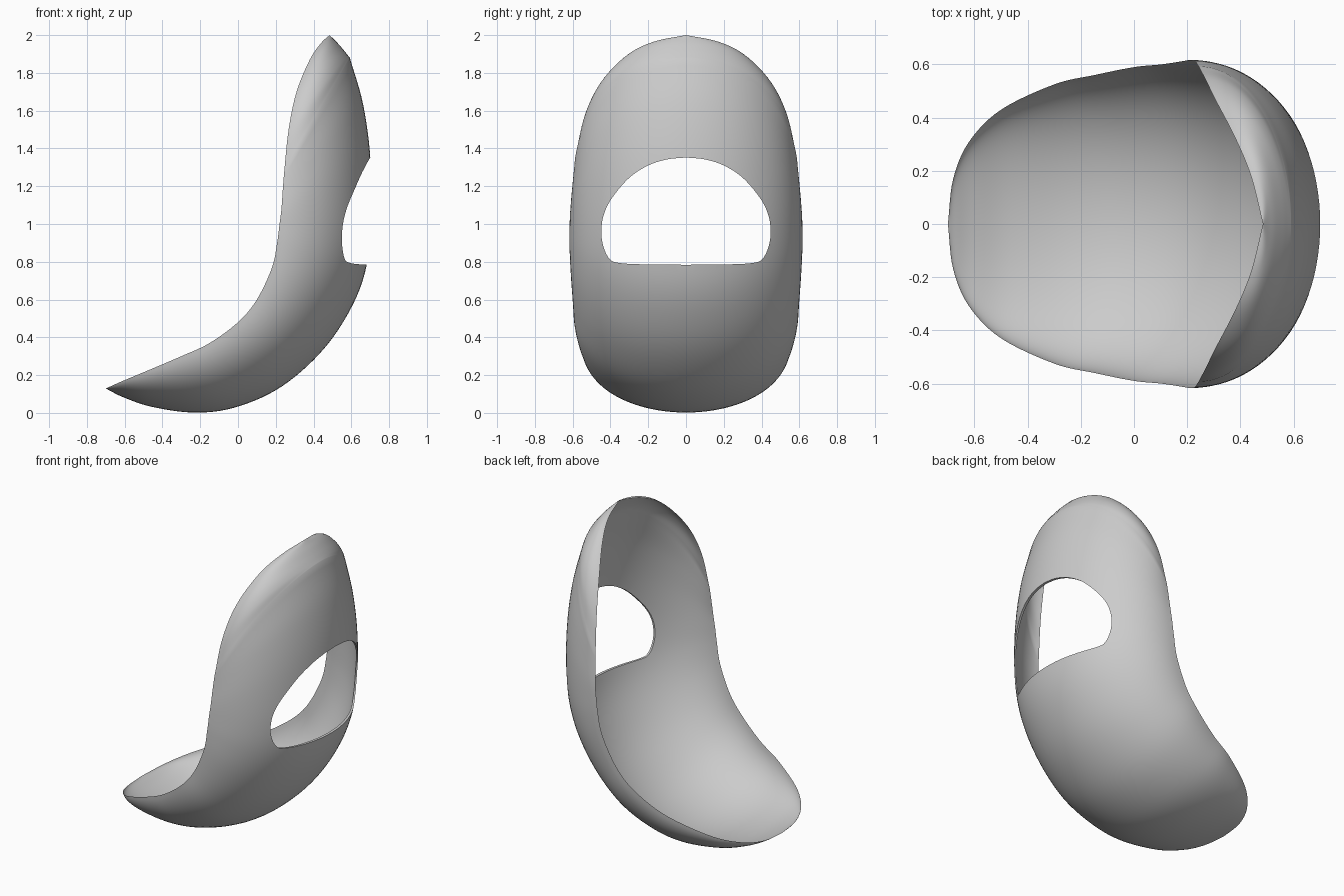
import bpy, bmesh, math

if "Cube" in bpy.data.objects:
    bpy.data.objects.remove(bpy.data.objects["Cube"])

# Ribs of the shell: spine x, spine z, rim x, rim z, rim half width
SEAT_AND_BACK = [
    (-.70, .13, -.70, .13, 0), (-.67, .113, -.68, .138, .17),
    (-.60, .08, -.62, .165, .31), (-.46, .033, -.50, .215, .43),
    (-.24, .002, -.30, .30, .525), (-.03, .025, -.15, .37, .56),
    (.20, .12, 0, .48, .59), (.40, .28, .10, .60, .60),
    (.55, .47, .18, .77, .612), (.66, .70, .207, .90, .617),
    (.705, .97, .22, 1.0, .616), (.702, 1.33, .23, 1.08, .612),
    (.663, 1.63, .237, 1.18, .602), (.592, 1.88, .243, 1.26, .593)]
TOP_CAP = [
    (.592, 1.88, .243, 1.26, .593), (.58, 1.895, .268, 1.5, .545),
    (.56, 1.92, .31, 1.70, .46), (.53, 1.955, .38, 1.87, .325),
    (.505, 1.98, .44, 1.958, .18), (.485, 2.0, .485, 2.0, 0)]


def spline(pts, n):
    """Smooth curve through points of any dimension."""
    ext = lambda a, b: tuple(2 * i - j for i, j in zip(a, b))
    p = [ext(pts[0], pts[1])] + list(pts) + [ext(pts[-1], pts[-2])]
    out = []
    for k in range(1, len(p) - 2):
        for s in range(n):
            t = s / n
            out.append(tuple(
                .5 * (2 * b + (c - a) * t + (2 * a - 5 * b + 4 * c - d) * t * t
                      + (3 * b - a - 3 * c + d) * t ** 3)
                for a, b, c, d in zip(*p[k - 1:k + 3])))
    return out + [tuple(pts[-1])]


def to_object(bm, name):
    me = bpy.data.meshes.new(name)
    bm.to_mesh(me)
    bm.free()
    ob = bpy.data.objects.new(name, me)
    bpy.context.collection.objects.link(ob)
    return ob


# Shell: elliptical ribs, outer and inner skin meeting at a thin rim
rows = spline(SEAT_AND_BACK, 6) + spline(TOP_CAP, 6)[1:]
SEG = 48
bm = bmesh.new()
for depth in (1, .965):
    grid = []
    for sx, sz, ex, ez, w in rows:
        w = max(w, 0)
        line = []
        for j in range(SEG + 1):
            a = math.pi * (j / SEG - .5)
            c = math.cos(a) * depth
            line.append(bm.verts.new((ex + (sx - ex) * c, w * math.sin(a),
                                      ez + (sz - ez) * c)))
        grid.append(line)
    for r0, r1 in zip(grid, grid[1:]):
        for j in range(SEG):
            bm.faces.new((r0[j], r0[j + 1], r1[j + 1], r1[j]))
bmesh.ops.remove_doubles(bm, verts=bm.verts, dist=1e-5)
bmesh.ops.recalc_face_normals(bm, faces=bm.faces)
shell = to_object(bm, "chair_shell")

# Cutter for the opening in the back rest
half = [(0, 1.352), (.10, 1.342), (.20, 1.31), (.30, 1.245), (.39, 1.14),
        (.435, 1.05), (.448, .96), (.437, .88), (.405, .815), (.36, .795),
        (.25, .787), (0, .784)]
right = spline(half, 5)
outline = right + [(-y, z) for y, z in reversed(right[1:-1])]
bm = bmesh.new()
face = bm.faces.new([bm.verts.new((.3, y, z)) for y, z in outline])
ext = bmesh.ops.extrude_face_region(bm, geom=[face])
for v in ext["geom"]:
    if isinstance(v, bmesh.types.BMVert):
        v.co.x = 1.0
bmesh.ops.recalc_face_normals(bm, faces=bm.faces)
cutter = to_object(bm, "opening_cutter")
cutter.hide_render = True

mod = shell.modifiers.new("opening", 'BOOLEAN')
mod.operation = 'DIFFERENCE'
mod.solver = 'EXACT'
mod.object = cutter
bpy.context.view_layer.objects.active = shell
shell.select_set(True)
cutter.select_set(False)
bpy.ops.object.modifier_apply(modifier=mod.name)
bpy.data.objects.remove(cutter)
bpy.ops.object.shade_smooth_by_angle(angle=math.radians(35))
